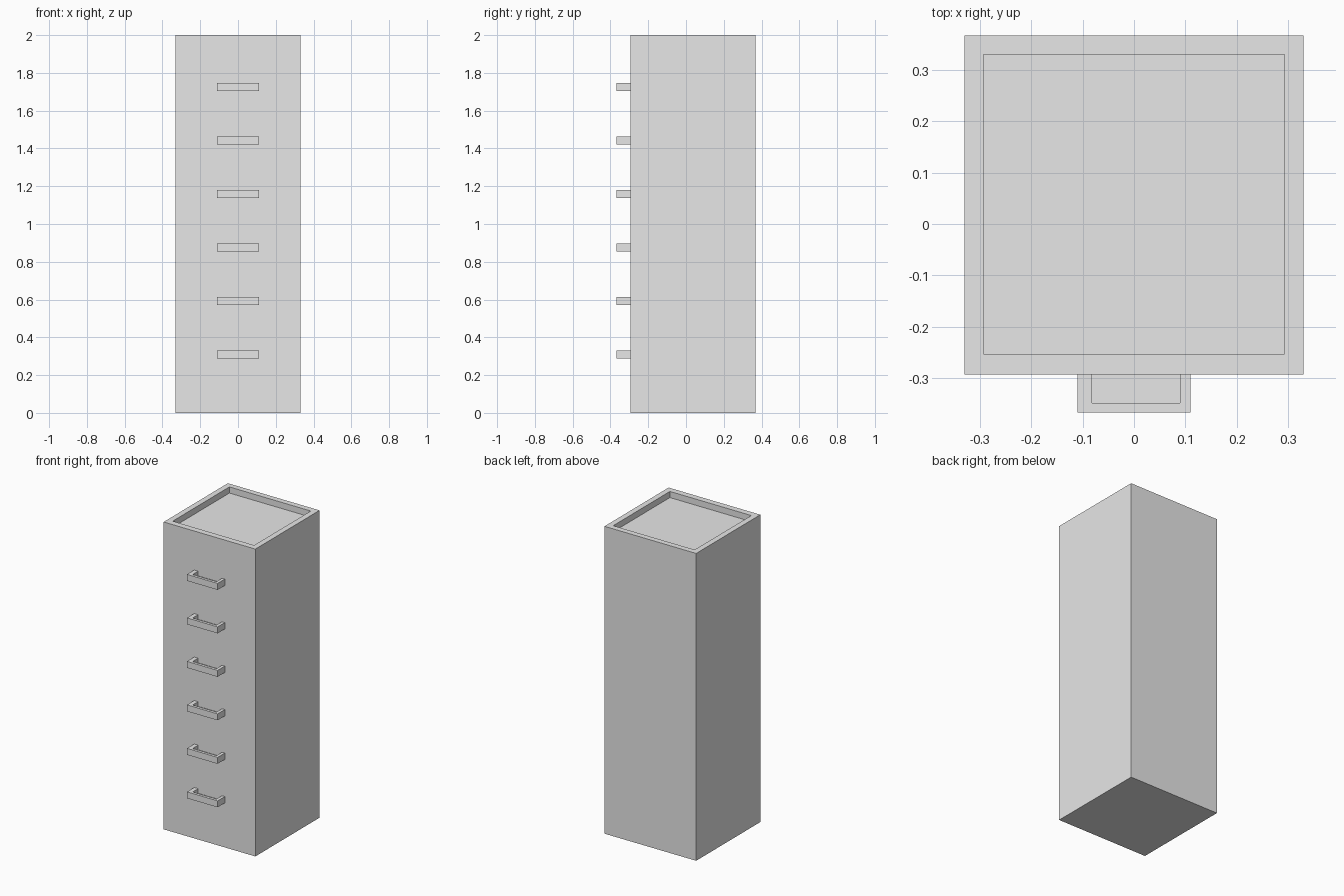
import bpy
import bmesh
from mathutils import Matrix, Vector

if "Cube" in bpy.data.objects:
    bpy.data.objects.remove(bpy.data.objects["Cube"])

# Single painted finish
paint = bpy.data.materials.new("light_grey")
paint.use_nodes = True
grey = (0.8, 0.8, 0.8, 1)
paint.diffuse_color = grey
paint.node_tree.nodes["Principled BSDF"].inputs["Base Color"].default_value = grey


def add_box(bm, low, high):
    low, high = Vector(low), Vector(high)
    place = Matrix.Translation((low + high) / 2) @ Matrix.Diagonal((*(high - low), 1))
    bmesh.ops.create_cube(bm, size=1, matrix=place)


def recessed_box(name, low, high, inner_low, inner_high, depth):
    """Box whose top is a rim around a sunken rectangular floor."""
    bm = bmesh.new()
    add_box(bm, low, high)
    top = max(bm.faces, key=lambda f: f.calc_center_median().z)
    # Inset the top, fit it to the recess outline, then sink a floor
    bmesh.ops.inset_individual(bm, faces=[top], thickness=0.01)
    middle = top.calc_center_median()
    for v in top.verts:
        v.co.x = inner_low[0] if v.co.x < middle.x else inner_high[0]
        v.co.y = inner_low[1] if v.co.y < middle.y else inner_high[1]
    bmesh.ops.inset_individual(bm, faces=[top], thickness=0)
    for v in top.verts:
        v.co.z -= depth
    bmesh.ops.recalc_face_normals(bm, faces=bm.faces)
    mesh = bpy.data.meshes.new(name)
    bm.to_mesh(mesh)
    bm.free()
    mesh.materials.append(paint)
    obj = bpy.data.objects.new(name, mesh)
    bpy.context.collection.objects.link(obj)
    return obj


# Tall cabinet with a raised rim around its top
FRONT = -0.293
recessed_box("cabinet_body", (-0.33, FRONT, 0), (0.33, 0.367, 2),
             (-0.293, -0.253), (0.293, 0.33), 0.04)

# Column of drawer handles, each hollowed behind its front bar
for i in range(6):
    z = 0.31 + i * 0.283
    recessed_box(f"drawer_handle_{i + 1}", (-0.11, -0.367, z - 0.021), (0.11, FRONT, z + 0.021),
                 (-0.082, -0.349), (0.09, FRONT), 0.03)
